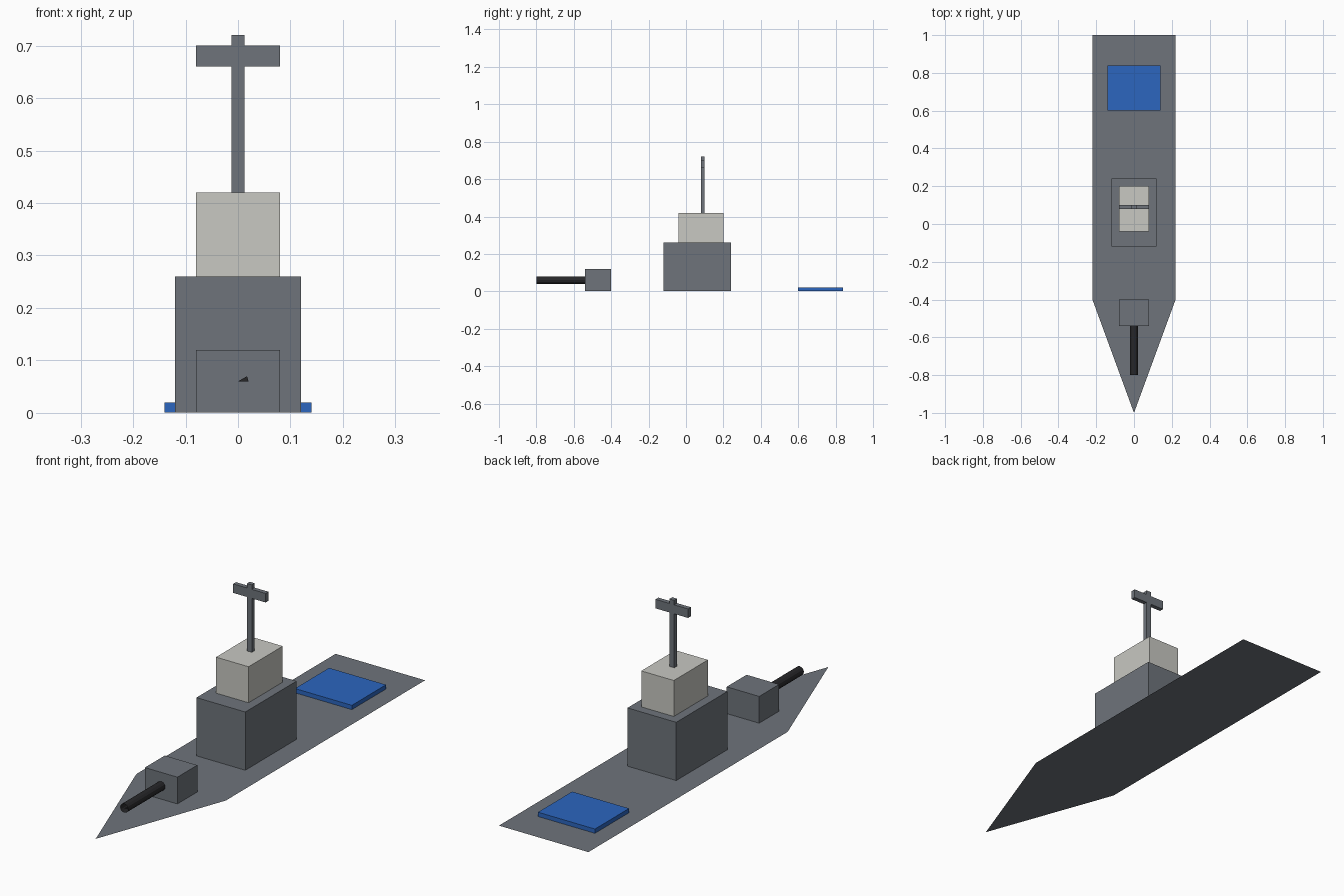
import bpy
import bmesh
from math import radians, sin, cos
from mathutils import Matrix, Vector

cube = bpy.data.objects.get("Cube")
if cube:
    bpy.data.objects.remove(cube, do_unlink=True)


def material(name, rgb):
    mat = bpy.data.materials.new(name)
    mat.use_nodes = True
    colour = (*rgb, 1)
    mat.diffuse_color = colour
    mat.node_tree.nodes["Principled BSDF"].inputs["Base Color"].default_value = colour
    return mat


grey = material("naval grey", (0.156, 0.174, 0.198))
pale = material("pale grey", (0.58, 0.58, 0.54))
blue = material("landing blue", (0.025, 0.133, 0.52))
black = material("gun black", (0.02, 0.02, 0.022))


def finish(bm, name, mat):
    mesh = bpy.data.meshes.new(name)
    bm.to_mesh(mesh)
    bm.free()
    mesh.materials.append(mat)
    obj = bpy.data.objects.new(name, mesh)
    bpy.context.collection.objects.link(obj)
    return obj


def box(name, mat, half_width, y, z):
    """Box centred on x, spanning the given y and z ranges."""
    size = Vector((2 * half_width, y[1] - y[0], z[1] - z[0]))
    centre = Vector((0, sum(y) / 2, sum(z) / 2))
    bm = bmesh.new()
    bmesh.ops.create_cube(bm, size=1, matrix=Matrix.Translation(centre) @ Matrix.Diagonal(size).to_4x4())
    return finish(bm, name, mat)


# Flat deck with pointed bow
bm = bmesh.new()
outline = [(-0.22, 1), (-0.22, -0.4), (0, -1), (0.22, -0.4), (0.22, 1)]
bm.faces.new([bm.verts.new((x, y, 0)) for x, y in outline])
finish(bm, "deck", grey)

# Superstructure, gun house and stern pad
box("superstructure", grey, 0.12, (-0.12, 0.24), (0.001, 0.26))
box("bridge", pale, 0.08, (-0.04, 0.2), (0.26, 0.42))
box("gun_house", grey, 0.08, (-0.54, -0.4), (0.001, 0.12))
box("landing_pad", blue, 0.14, (0.6, 0.84), (0.001, 0.02))

# Mast and crossbar
box("mast", grey, 0.012, (0.08, 0.1), (0.42, 0.72))
box("mast_crossbar", grey, 0.08, (0.08, 0.1), (0.66, 0.7))

# Open gun barrel with a small wedge in its muzzle
front, back, radius, height = -0.8, -0.54, 0.02, 0.06
bm = bmesh.new()
bmesh.ops.create_cone(
    bm, cap_ends=False, segments=12, radius1=radius, radius2=radius, depth=back - front,
    matrix=Matrix.Translation((0, (front + back) / 2, height)) @ Matrix.Rotation(radians(90), 4, "X"))
rim = [(radius * cos(a), front, height + radius * sin(a)) for a in (0, radians(30))]
bm.faces.new([bm.verts.new(p) for p in [(0, front, height), *rim]])
finish(bm, "gun_barrel", black)
